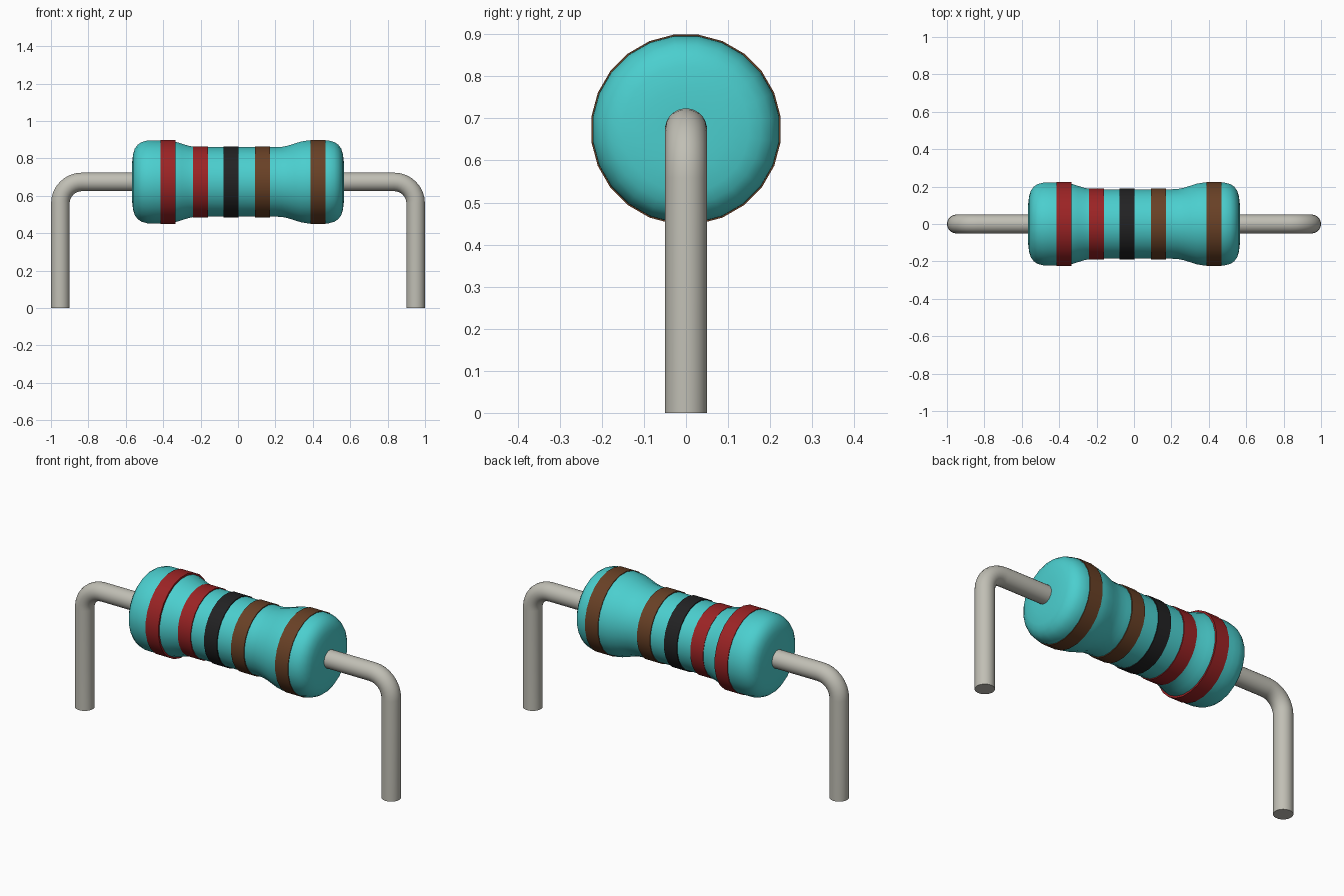
import bpy, bmesh, math
from mathutils import Vector

cube = bpy.data.objects.get("Cube")
if cube:
    bpy.data.objects.remove(cube, do_unlink=True)

AXIS_Z = 0.674
SIDES = 24


def material(name, rgb):
    m = bpy.data.materials.new(name)
    m.use_nodes = True
    m.diffuse_color = (*rgb, 1)
    bsdf = m.node_tree.nodes["Principled BSDF"]
    bsdf.inputs["Base Color"].default_value = (*rgb, 1)
    bsdf.inputs["Roughness"].default_value = 0.5
    return m


TEAL = material("teal", (0.07, 0.62, 0.62))
RED = material("red", (0.33, 0.017, 0.018))
BROWN = material("brown", (0.14, 0.052, 0.019))
BLACK = material("black", (0.016, 0.016, 0.017))
METAL = material("lead grey", (0.53, 0.52, 0.46))


def tube(name, rings, mat, angle=40):
    """Skin circular rings given as (centre, tangent in the xz plane, radius), capping both ends."""
    bm = bmesh.new()
    side = Vector((0, 1, 0))
    loops = []
    for centre, tangent, radius in rings:
        up = Vector(tangent).cross(side)
        loops.append([bm.verts.new(Vector(centre) + radius * (math.cos(a) * side + math.sin(a) * up))
                      for a in ((i + 0.5) * math.tau / SIDES for i in range(SIDES))])
    for a, b in zip(loops, loops[1:]):
        for i in range(SIDES):
            j = (i + 1) % SIDES
            bm.faces.new((a[i], a[j], b[j], b[i]))
    bm.faces.new(loops[0])
    bm.faces.new(loops[-1])
    bmesh.ops.recalc_face_normals(bm, faces=bm.faces)
    mesh = bpy.data.meshes.new(name)
    bm.to_mesh(mesh)
    bm.free()
    mesh.materials.append(mat)
    obj = bpy.data.objects.new(name, mesh)
    bpy.context.collection.objects.link(obj)
    bpy.ops.object.select_all(action='DESELECT')
    obj.select_set(True)
    bpy.context.view_layer.objects.active = obj
    bpy.ops.object.shade_smooth_by_angle(angle=math.radians(angle))
    return obj


def lathe(name, profile, mat, angle=40):
    return tube(name, [((x, 0, AXIS_Z), (1, 0, 0), r) for x, r in profile], mat, angle)


# Body: two rounded end bulges joined by a narrower waist
half = [(0.568, 0.06), (0.567, 0.1), (0.561, 0.15), (0.552, 0.179), (0.536, 0.201),
        (0.515, 0.215), (0.485, 0.223), (0.45, 0.224), (0.37, 0.223), (0.335, 0.217),
        (0.30, 0.206), (0.265, 0.195), (0.235, 0.189), (0.20, 0.187)]
body = [(-x, r) for x, r in half] + [(x, r) for x, r in reversed(half)]
lathe("body", body, TEAL, 60)

# Painted bands: thin sleeves just proud of the body
for name, x, r, mat in (("band_1", -0.375, 0.227, RED),
                        ("band_2", -0.200, 0.192, RED),
                        ("band_3", -0.037, 0.192, BLACK),
                        ("band_4", 0.130, 0.192, BROWN),
                        ("band_5", 0.428, 0.227, BROWN)):
    w = 0.040
    lathe(name, [(x - w, r - 0.006), (x - w, r), (x + w, r), (x + w, r - 0.006)], mat)

# Bent wire leads
LEAD_X, LEAD_R, BEND = 0.95, 0.05, 0.115
for name, s in (("left_lead", 1), ("right_lead", -1)):
    rings = [((s * 0.5, 0, AXIS_Z), (s, 0, 0), LEAD_R)]
    for i in range(9):
        a = i / 8 * math.pi / 2
        rings.append(((s * (LEAD_X - BEND + BEND * math.sin(a)), 0, AXIS_Z - BEND + BEND * math.cos(a)),
                      (s * math.cos(a), 0, -math.sin(a)), LEAD_R))
    rings.append(((s * LEAD_X, 0, 0), (0, 0, -1), LEAD_R))
    tube(name, rings, METAL)
